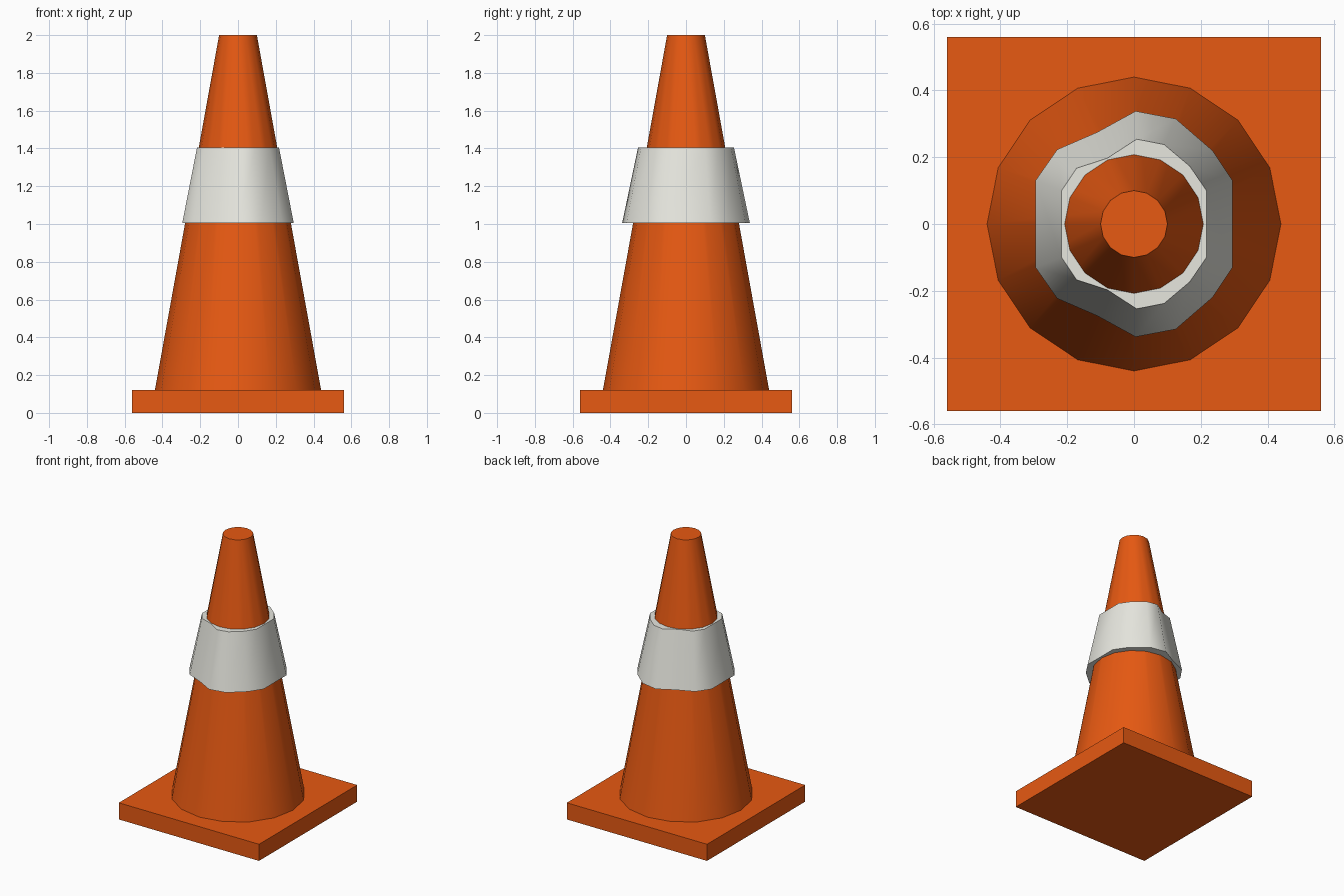
import bpy
import bmesh
import math

if "Cube" in bpy.data.objects:
    bpy.data.objects.remove(bpy.data.objects["Cube"], do_unlink=True)


def make_material(name, rgb):
    mat = bpy.data.materials.new(name)
    mat.use_nodes = True
    mat.diffuse_color = (*rgb, 1)
    mat.node_tree.nodes["Principled BSDF"].inputs["Base Color"].default_value = (*rgb, 1)
    mat.node_tree.nodes["Principled BSDF"].inputs["Roughness"].default_value = 0.6
    return mat


orange = make_material("safety orange", (0.8, 0.1, 0.006))
white = make_material("reflective white", (0.8, 0.8, 0.74))


def finish(obj, name, mat, angle=None):
    obj.name = name
    obj.data.materials.append(mat)
    if angle:
        bpy.ops.object.select_all(action='DESELECT')
        obj.select_set(True)
        bpy.context.view_layer.objects.active = obj
        bpy.ops.object.shade_smooth_by_angle(angle=math.radians(angle))


# Square foot
foot_height, foot_width, total = 0.12, 1.12, 2.0
bpy.ops.mesh.primitive_cube_add(size=1, location=(0, 0, foot_height / 2))
foot = bpy.context.object
foot.scale = (foot_width, foot_width, foot_height)
bpy.ops.object.transform_apply(location=True, scale=True)
finish(foot, "foot", orange)

# Tapered body, with a vertex on each axis
bpy.ops.mesh.primitive_cone_add(
    vertices=16, radius1=0.44, radius2=0.1, depth=total - foot_height,
    location=(0, 0, (total + foot_height) / 2))
finish(bpy.context.object, "cone_body", orange, 40)

# Loose band: uneven outline given for the back half, mirrored to the front
lower_half = [(0.295, 0.13), (0.235, 0.22), (0.125, 0.315), (0.005, 0.338),
              (-0.11, 0.275), (-0.23, 0.223), (-0.295, 0.13)]
upper_half = [(0.217, 0.1), (0.167, 0.173), (0.09, 0.238), (0.008, 0.254),
              (-0.08, 0.197), (-0.172, 0.167), (-0.217, 0.1)]


def outline(half):
    return half + [(x, -y) for x, y in reversed(half)]


bm = bmesh.new()


def ring(half, z, scale=1.0):
    return [bm.verts.new((x * scale, y * scale, z)) for x, y in outline(half)]


# Outer wall, rims and an inner wall tucked inside the body
inset = 0.75
rings = [ring(lower_half, 1.005), ring(upper_half, 1.405),
         ring(upper_half, 1.405, inset), ring(lower_half, 1.005, inset)]
for i, a in enumerate(rings):
    b = rings[(i + 1) % len(rings)]
    for j in range(len(a)):
        k = (j + 1) % len(a)
        bm.faces.new((a[j], a[k], b[k], b[j]))
bmesh.ops.recalc_face_normals(bm, faces=bm.faces)
mesh = bpy.data.meshes.new("reflective_band")
bm.to_mesh(mesh)
bm.free()
band = bpy.data.objects.new("reflective_band", mesh)
bpy.context.collection.objects.link(band)
finish(band, "reflective_band", white, 60)
